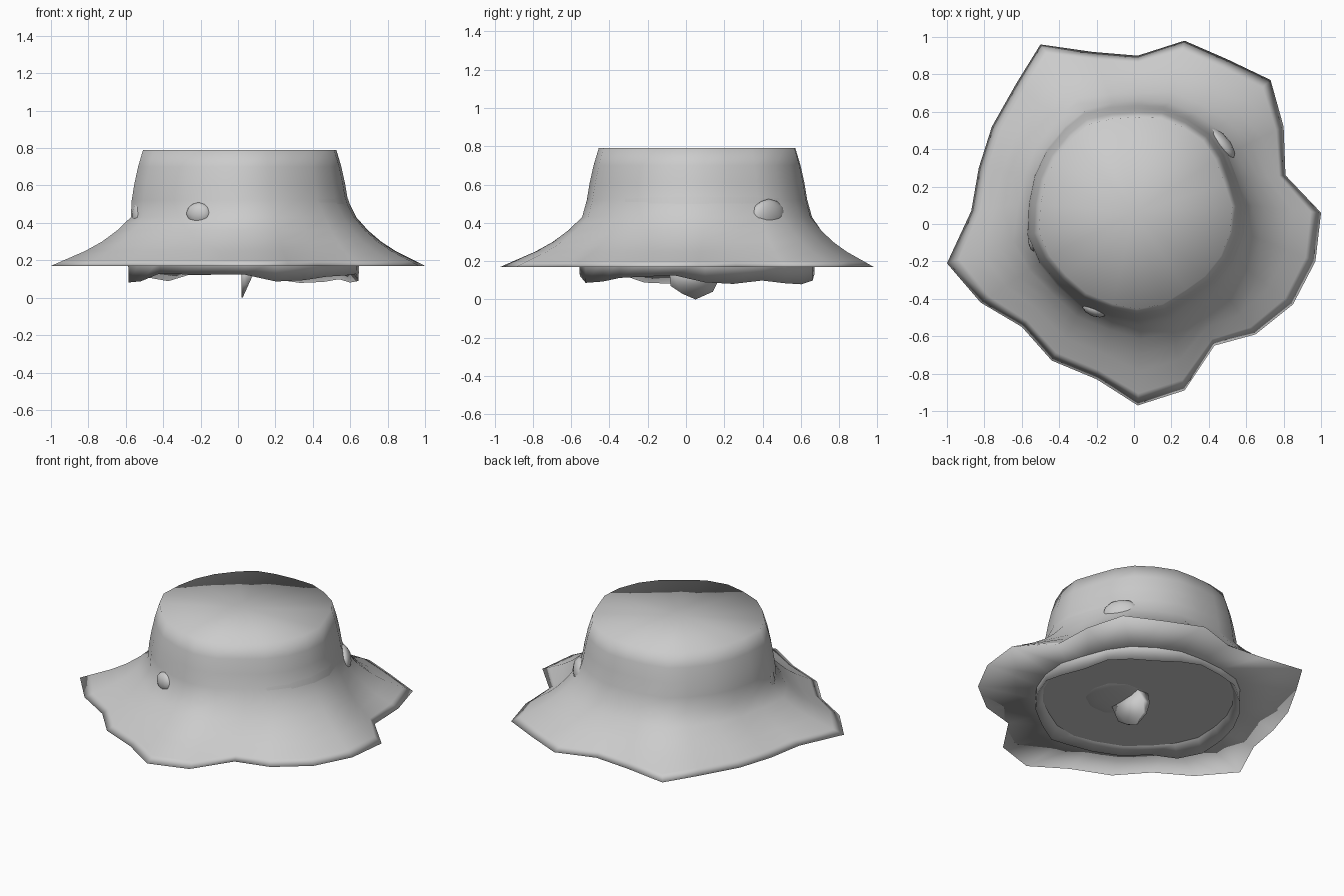
import bpy, bmesh, math, random
from mathutils import Vector

if "Cube" in bpy.data.objects:
    bpy.data.objects.remove(bpy.data.objects["Cube"])
random.seed(4)

# brim outline seen from above, one point every 15 degrees
BRIM = [(1, .06), (.81, .26), (.8, .52), (.73, .77), (.5, .88), (.27, .98), (.02, .9), (-.22, .92),
        (-.5, .96), (-.63, .75), (-.76, .52), (-.83, .3), (-.87, .07), (-1, -.21), (-.82, -.42),
        (-.6, -.55), (-.44, -.73), (-.2, -.83), (.02, -.97), (.27, -.89), (.43, -.65),
        (.65, -.59), (.85, -.43), (.97, -.2)]
N = len(BRIM)


def finish(name, bm, angle=180):
    me = bpy.data.meshes.new(name)
    bm.to_mesh(me)
    bm.free()
    ob = bpy.data.objects.new(name, me)
    bpy.context.collection.objects.link(ob)
    bpy.ops.object.select_all(action='DESELECT')
    ob.select_set(True)
    bpy.context.view_layer.objects.active = ob
    bpy.ops.object.shade_smooth_by_angle(angle=math.radians(angle))
    return ob


def loft(name, rings, top=None, bottom=None):
    bm = bmesh.new()
    vs = [[bm.verts.new(p) for p in r] for r in rings]
    pairs = [(i, (i + 1) % N) for i in range(N)]
    for a, b in zip(vs, vs[1:]):
        for i, j in pairs:
            bm.faces.new((a[i], a[j], b[j], b[i]))
    if top:
        c = bm.verts.new(top)
        for i, j in pairs:
            bm.faces.new((vs[-1][i], vs[-1][j], c))
    if bottom:
        c = bm.verts.new(bottom)
        for i, j in pairs:
            bm.faces.new((vs[0][j], vs[0][i], c))
    return finish(name, bm)


def circle_pt(i, r, z):
    d = Vector(BRIM[i])
    r += .12 * (d.length - .93)
    d.normalize()
    cx = .025 if z < .5 else .005
    return Vector((d.x * r + cx, d.y * r + .062, z))


def ring(r, z):
    return [circle_pt(i, r, z) for i in range(N)]


# outer bark: flat underside, brim flaring out of the waist, taper to the closed flat top
rings = [ring(.55, .17)]
for z, f in ((.17, 1), (.198, .85), (.25, .57), (.3, .36), (.36, .17), (.43, 0)):
    rings.append([circle_pt(i, .6, z).lerp(Vector((*BRIM[i], z)), f) for i in range(N)])
rings += [ring(r, z) for z, r in ((.52, .575), (.61, .56), (.7, .54), (.79, .513))]
loft("outer_bark", rings, top=(0, .06, .79), bottom=(0, .06, .17))

# inner core: ceiling, ragged lower edge, walls just inside the bark
ragged = [circle_pt(i, .612, .105 + random.uniform(-.03, .03)) for i in range(N)]
core = [ring(.22, .185), ring(.45, .18), ring(.57, .17), ragged, ring(.615, .2)]
core += [ring(r, z) for z, r in ((.43, .59), (.6, .55), (.68, .53))]
loft("inner_core", core, bottom=(0, .05, .185))


def blob(name, loc, size, turn=0):
    bm = bmesh.new()
    bmesh.ops.create_icosphere(bm, subdivisions=2, radius=1)
    ob = finish(name, bm)
    ob.location, ob.scale, ob.rotation_euler.z = loc, size, turn


# bark knots
blob("knot_right", (.46, .43, .44), (.05, .11, .085), .72)
blob("knot_left", (-.53, -.07, .44), (.04, .08, .08))
blob("knot_front", (-.21, -.455, .45), (.07, .04, .06), -.35)
# heart of the stump, seen from below
blob("heart_lump", (.13, -.01, .18), (.2, .2, .025))

# pointed root hanging beneath
bm = bmesh.new()
outline = [(-.09, .17), (-.08, .07), (-.02, .03), (.05, 0), (.14, .04), (.17, .1), (.15, .18)]
front = [bm.verts.new((.02, y, z)) for y, z in outline]
back = [bm.verts.new((.025 + .45 * z, y, z)) for y, z in outline]
bm.faces.new(front)
bm.faces.new(back[::-1])
for i in range(len(outline)):
    j = (i + 1) % len(outline)
    bm.faces.new((front[i], back[i], back[j], front[j]))
bmesh.ops.recalc_face_normals(bm, faces=bm.faces)
finish("hanging_root", bm)
